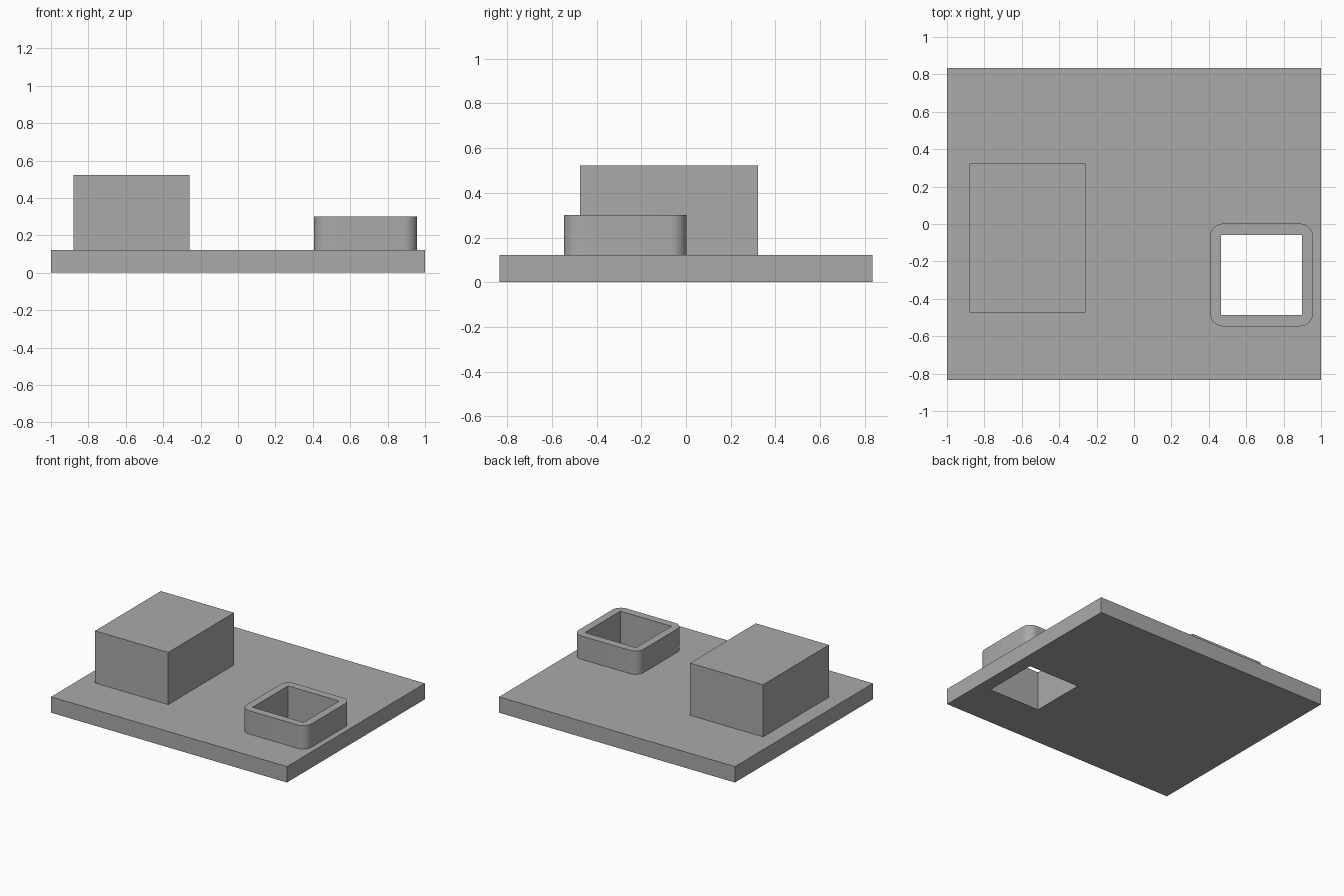
import bpy, bmesh, math
from mathutils import Vector

default = bpy.data.objects.get("Cube")
if default:
    bpy.data.objects.remove(default, do_unlink=True)

GREY = (0.4, 0.4, 0.4, 1.0)
grey = bpy.data.materials.new("plain grey")
grey.use_nodes = True
grey.diffuse_color = GREY
grey.node_tree.nodes["Principled BSDF"].inputs["Base Color"].default_value = GREY


def box(name, low, high, corner=0.0):
    """Box between two corners, optionally with rounded upright edges."""
    low, high = Vector(low), Vector(high)
    bm = bmesh.new()
    bmesh.ops.create_cube(bm, size=1)
    for v in bm.verts:
        v.co = (low + high) / 2 + v.co * (high - low)
    if corner:
        upright = [e for e in bm.edges
                   if abs(e.verts[0].co.z - e.verts[1].co.z) > 0.01]
        bmesh.ops.bevel(bm, geom=upright, offset=corner, segments=10,
                        profile=0.5, affect='EDGES')
    mesh = bpy.data.meshes.new(name)
    bm.to_mesh(mesh)
    bm.free()
    mesh.materials.append(grey)
    obj = bpy.data.objects.new(name, mesh)
    bpy.context.collection.objects.link(obj)
    return obj


def select_only(obj):
    bpy.ops.object.select_all(action='DESELECT')
    obj.select_set(True)
    bpy.context.view_layer.objects.active = obj


# Main solids
base_plate = box("base_plate", (-1, -0.835, 0), (1, 0.835, 0.122))
tall_block = box("tall_block", (-0.88, -0.474, 0.122), (-0.26, 0.323, 0.522))
collar = box("shaft_collar", (0.406, -0.547, 0.122), (0.957, 0.002, 0.301), corner=0.07)

# Square shaft through the collar and the plate
cutter = box("shaft_cutter", (0.465, -0.487, -0.2), (0.898, -0.058, 0.6))
cutter.hide_render = True
for part in (base_plate, collar):
    cut = part.modifiers.new("shaft", 'BOOLEAN')
    cut.operation = 'DIFFERENCE'
    cut.solver = 'EXACT'
    cut.object = cutter
    select_only(part)
    bpy.ops.object.modifier_apply(modifier=cut.name)
bpy.data.objects.remove(cutter, do_unlink=True)

# Smooth rounded corners, keep the rest sharp
select_only(collar)
bpy.ops.object.shade_smooth_by_angle(angle=math.radians(30))
